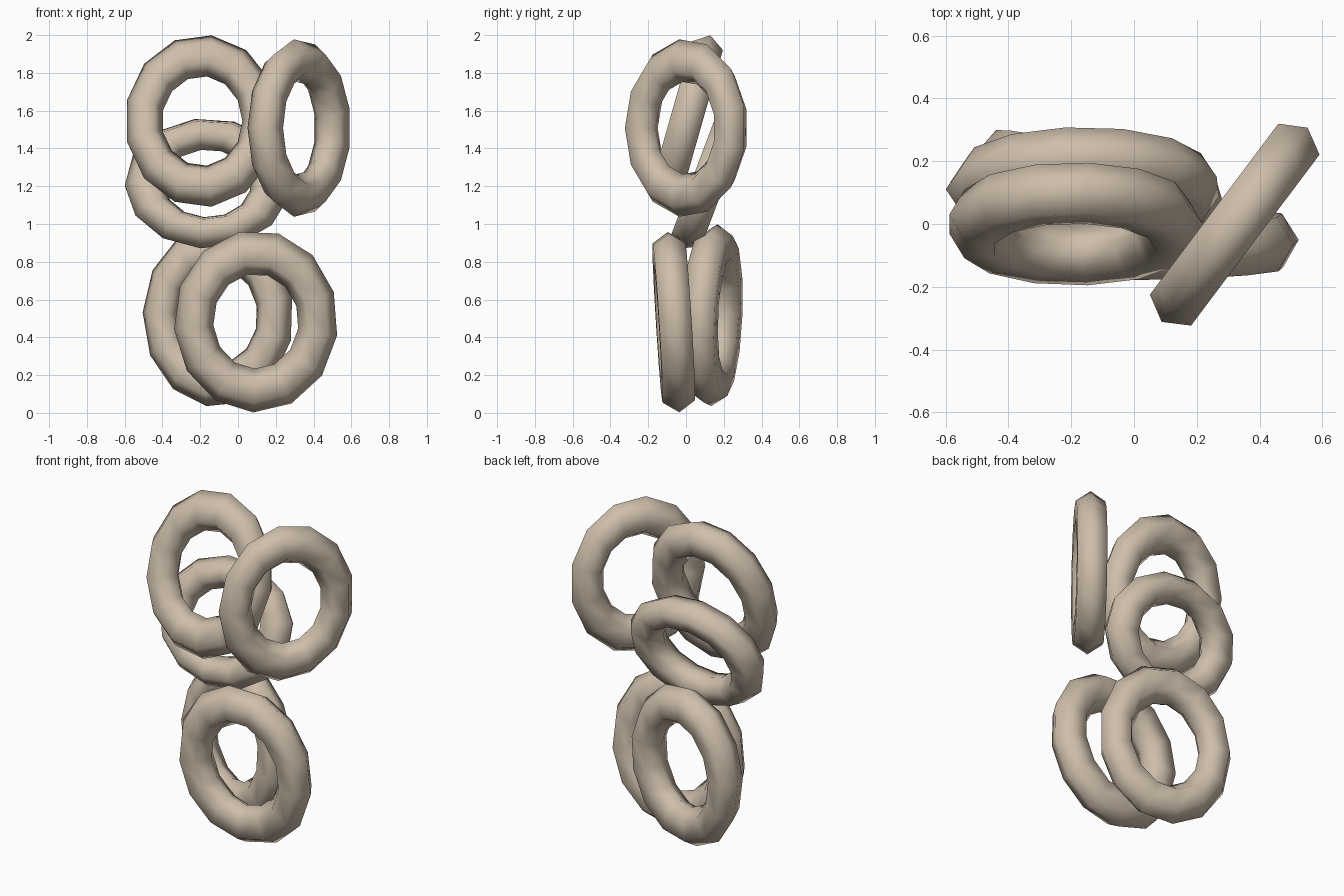
import bpy, bmesh
from math import sin, cos, pi, radians
from mathutils import Vector

if "Cube" in bpy.data.objects:
    bpy.data.objects.remove(bpy.data.objects["Cube"])

SIDES, TUBE = 13, 6          # segments around the ring / around the tube
MAJOR, MINOR = 0.76, 0.24    # tube centre and radius relative to outer rim

mat = bpy.data.materials.new("warm_beige")
mat.diffuse_color = (0.62, 0.52, 0.41, 1)
mat.use_nodes = True
mat.node_tree.nodes["Principled BSDF"].inputs["Base Color"].default_value = mat.diffuse_color


def ring(name, centre, u, v, thick, phase):
    """Slightly oval torus: u and v reach the outer rim, thick is half the depth."""
    c, u, v = Vector(centre), Vector(u), Vector(v)
    n = u.cross(v).normalized() * thick / sin(pi / 3)
    bm = bmesh.new()
    loops = []
    for i in range(SIDES):
        a = radians(phase) + 2 * pi * i / SIDES
        d = u * cos(a) + v * sin(a)
        loops.append([bm.verts.new(c + d * (MAJOR + MINOR * cos(2 * pi * j / TUBE))
                                   + n * sin(2 * pi * j / TUBE)) for j in range(TUBE)])
    for i in range(SIDES):
        p, q = loops[i], loops[(i + 1) % SIDES]
        for j in range(TUBE):
            k = (j + 1) % TUBE
            bm.faces.new((p[j], q[j], q[k], p[k])).smooth = True
    bmesh.ops.recalc_face_normals(bm, faces=bm.faces)
    me = bpy.data.meshes.new(name)
    bm.to_mesh(me)
    bm.free()
    me.materials.append(mat)
    ob = bpy.data.objects.new(name, me)
    bpy.context.collection.objects.link(ob)


# lower pair
ring("lower_front_ring", (0.095, -0.065, 0.485), (0.435, 0.01, 0), (0, -0.03, 0.483), 0.086, 268)
ring("lower_back_ring", (-0.105, 0.14, 0.515), (0.40, -0.085, 0), (0, 0.02, 0.485), 0.086, 178)
# middle leaning ring
ring("middle_ring", (-0.16, 0.115, 1.215), (0.44, 0, 0), (0, 0.13, 0.345), 0.085, 265)
# upper pair
ring("upper_left_ring", (-0.19, 0.0, 1.545), (0.41, 0, 0), (0, 0.13, 0.457), 0.085, 83)
ring("upper_right_ring", (0.324, 0.002, 1.508), (0.236, 0.314, 0), (0, 0, 0.473), 0.082, 180)
